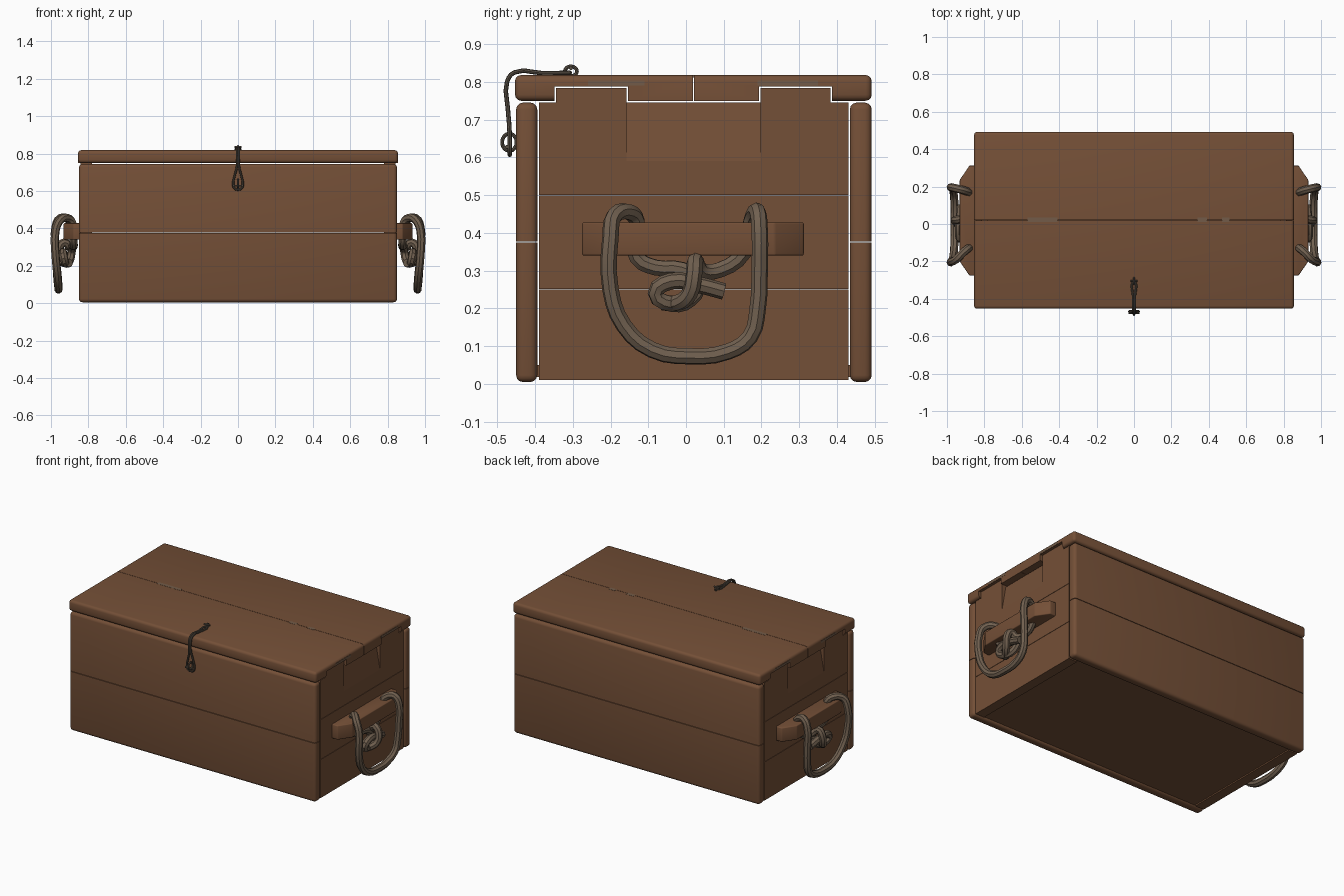
import bpy, bmesh, math
from mathutils import Vector

if "Cube" in bpy.data.objects:
    bpy.data.objects.remove(bpy.data.objects["Cube"])


def material(name, rgb):
    m = bpy.data.materials.new(name)
    m.diffuse_color = (*rgb, 1)
    m.use_nodes = True
    m.node_tree.nodes["Principled BSDF"].inputs["Base Color"].default_value = m.diffuse_color
    return m


WOOD = material("brown wood", (0.175, 0.079, 0.038))
WORN = material("worn wood", (0.17, 0.105, 0.065))
ROPE = material("rope", (0.165, 0.118, 0.08))
METAL = material("dark wire", (0.10, 0.08, 0.06))


def finish(name, bm, mat):
    bmesh.ops.recalc_face_normals(bm, faces=bm.faces)
    me = bpy.data.meshes.new(name)
    bm.to_mesh(me)
    bm.free()
    me.materials.append(mat)
    ob = bpy.data.objects.new(name, me)
    bpy.context.collection.objects.link(ob)
    return ob


def select(ob):
    bpy.ops.object.select_all(action='DESELECT')
    ob.select_set(True)
    bpy.context.view_layer.objects.active = ob


def smooth(ob):
    select(ob)
    bpy.ops.object.shade_smooth_by_angle(angle=math.radians(35))


def prism(name, outline, a, b, axis, mat=WOOD, bevel=0.0, keep=lambda p: False):
    """Extrude a 2D outline from a to b; edges lying wholly where keep() holds stay sharp."""
    def place(u, v, w):
        return Vector((w, u, v)) if axis == 'X' else Vector((u, v, w))
    bm = bmesh.new()
    low = [bm.verts.new(place(u, v, a)) for u, v in outline]
    high = [bm.verts.new(place(u, v, b)) for u, v in outline]
    n = len(outline)
    bm.faces.new(low)
    bm.faces.new(high)
    for i in range(n):
        j = (i + 1) % n
        bm.faces.new((low[i], low[j], high[j], high[i]))
    bmesh.ops.recalc_face_normals(bm, faces=bm.faces)
    if bevel:
        edges = [e for e in bm.edges if not all(keep(v.co) for v in e.verts)]
        bmesh.ops.bevel(bm, geom=edges, offset=bevel, segments=3, profile=0.5,
                        affect='EDGES', clamp_overlap=True)
    ob = finish(name, bm, mat)
    smooth(ob)
    return ob


def rect(u0, u1, v0, v1):
    return [(u0, v0), (u1, v0), (u1, v1), (u0, v1)]


def box(name, x, y, z, mat=WOOD, bevel=0.0, keep=lambda p: False):
    return prism(name, rect(*y, *z), *x, 'X', mat, bevel, keep)


def tube(name, points, radius, mat, closed=False, res=3):
    """Round cord through the points."""
    cu = bpy.data.curves.new(name, 'CURVE')
    cu.dimensions = '3D'
    cu.bevel_depth = radius
    cu.bevel_resolution = 2
    cu.resolution_u = res
    cu.use_fill_caps = True
    sp = cu.splines.new('BEZIER')
    sp.bezier_points.add(len(points) - 1)
    for bp, p in zip(sp.bezier_points, points):
        bp.co = p
        bp.handle_left_type = bp.handle_right_type = 'AUTO'
    sp.use_cyclic_u = closed
    cu.materials.append(mat)
    ob = bpy.data.objects.new(name, cu)
    bpy.context.collection.objects.link(ob)
    select(ob)
    bpy.ops.object.convert(target='MESH')
    smooth(bpy.context.object)


# Long walls, two planks each, rounded except at the seam
SEAM = 0.376
for wall, y in (("front", (-0.45, -0.394)), ("back", (0.434, 0.492))):
    box(wall + "_lower_plank", (-0.85, 0.85), y, (0.005, SEAM - 0.0015), WOOD, 0.018,
        lambda p: p.z > SEAM - 0.01)
    box(wall + "_upper_plank", (-0.85, 0.85), y, (SEAM + 0.0015, 0.745), WOOD, 0.018,
        lambda p: p.z < SEAM + 0.01)

# Floor
box("floor", (-0.79, 0.79), (-0.40, 0.44), (0.018, 0.05))

# Lid, two planks notched underneath for the end ears
LID_SEAM = 0.02
lid_front = [(-0.453, 0.75), (-0.349, 0.75), (-0.349, 0.788), (-0.153, 0.788), (-0.153, 0.75),
             (LID_SEAM - 0.001, 0.75), (LID_SEAM - 0.001, 0.818), (-0.453, 0.818)]
lid_back = [(LID_SEAM + 0.001, 0.75), (0.193, 0.75), (0.193, 0.788), (0.387, 0.788),
            (0.387, 0.75), (0.492, 0.75), (0.492, 0.818), (LID_SEAM + 0.001, 0.818)]


def lid_sharp(p):
    return abs(p.y - LID_SEAM) < 0.01 or (-0.36 < p.y < 0.39 and p.z < 0.8)


prism("lid_front_plank", lid_front, -0.855, 0.855, 'X', WOOD, 0.016, lid_sharp)
prism("lid_back_plank", lid_back, -0.855, 0.855, 'X', WOOD, 0.016, lid_sharp)

# Rope route as (x, y, z): one knot end, the hanging loop, the other knot end
rope_path = [
    (.925, .10, .245), (.932, .03, .263), (.935, -.04, .272), (.93, -.08, .24),
    (.92, -.04, .212), (.90, .01, .225), (.89, .03, .27), (.885, -.01, .302),
    (.88, -.08, .308), (.88, -.13, .335), (.885, -.135, .38), (.885, -.13, .43),
    (.91, -.15, .455), (.95, -.19, .445), (.975, -.20, .39), (.975, -.20, .25),
    (.965, -.165, .155), (.96, -.09, .09), (.96, .01, .073), (.96, .11, .085),
    (.965, .17, .125), (.97, .19, .20), (.975, .195, .30), (.975, .195, .41),
    (.95, .19, .455), (.91, .18, .45), (.885, .17, .42), (.88, .155, .35),
    (.88, .09, .302), (.90, .04, .30), (.93, .025, .325), (.955, .022, .295),
    (.952, .01, .24), (.93, -.02, .215), (.90, -.06, .215)]

for side, s in (("right", 1), ("left", -1)):
    # End planks
    for label, z in (("lower", (0.01, 0.2495)), ("middle", (0.2515, 0.4985))):
        box(f"{side}_{label}_end_plank", sorted((0.78 * s, 0.842 * s)), (-0.39, 0.43), z)
    # Top end plank with two ears and a sloped finger scoop
    ears = [(-0.39, 0.5005), (0.43, 0.5005), (0.43, 0.745), (0.383, 0.745), (0.383, 0.784),
            (0.197, 0.784), (0.197, 0.745), (-0.157, 0.745), (-0.157, 0.784),
            (-0.345, 0.784), (-0.345, 0.745), (-0.39, 0.745)]
    plank = prism(side + "_top_end_plank", ears, *sorted((0.78 * s, 0.842 * s)), 'X')
    bm = bmesh.new()
    for y in (-0.157, 0.197):
        for x, z in ((0.843, 0.585), (0.87, 0.585), (0.87, 0.80), (0.805, 0.80)):
            bm.verts.new((x * s, y, z))
    bmesh.ops.convex_hull(bm, input=bm.verts)
    cutter = finish("scoop_cutter", bm, WOOD)
    cutter.hide_render = True
    select(plank)
    mod = plank.modifiers.new("scoop", 'BOOLEAN')
    mod.operation = 'DIFFERENCE'
    mod.solver = 'EXACT'
    mod.object = cutter
    bpy.ops.object.modifier_apply(modifier=mod.name)
    bpy.data.objects.remove(cutter)

    # Cleat with tapered ends
    taper = [(0.835, -0.275), (0.88, -0.275), (0.932, -0.20), (0.932, 0.235),
             (0.88, 0.312), (0.835, 0.312)]
    prism(side + "_cleat", [(x * s, y) for x, y in taper], 0.34, 0.428, 'Z', WOOD, 0.005)

    # Rope handle
    tube(side + "_rope_handle", [(x * s, y, z) for x, y, z in rope_path], 0.022, ROPE)

    # Worn patches on the lid ends
    for i, y in enumerate(((-0.26, -0.11), (0.19, 0.35))):
        box(f"{side}_worn_patch_{i}", sorted((0.85 * s, 0.8562 * s)), y, (0.79, 0.804), WORN)

# Worn patches along the lid seam
for i, (x0, x1) in enumerate(((-0.57, -0.41), (0.34, 0.39), (0.47, 0.51))):
    box(f"seam_worn_patch_{i}", (x0, x1), (0.012, 0.035), (0.812, 0.8188), WORN)

# Wire latch: eye on the lid, two strands over the edge, teardrop loop at the front
latch = [(0.006, -0.31, 0.824), (0.006, -0.38, 0.823), (0.006, -0.455, 0.825),
         (0.006, -0.474, 0.80), (0.006, -0.472, 0.73), (0.018, -0.468, 0.68),
         (0.026, -0.467, 0.635), (0.018, -0.467, 0.613)]
loop = latch + [(0, -0.467, 0.607)] + [(-x, y, z) for x, y, z in reversed(latch)]
tube("latch_wire", loop, 0.006, METAL, True)


def ring(name, y, z, r, ry):
    pts = [(0, y + ry * math.cos(a), z + r * math.sin(a))
           for a in (i * math.pi / 4 for i in range(8))]
    tube(name, pts, 0.005, METAL, True, 2)


ring("lid_eye", -0.305, 0.828, 0.013, 0.016)
ring("front_eye", -0.468, 0.64, 0.023, 0.019)
tube("front_eye_pin", [(-0.03, -0.475, 0.628), (0, -0.475, 0.628), (0.03, -0.475, 0.628)],
     0.005, METAL)
tube("lid_eye_pin", [(-0.02, -0.305, 0.836), (0, -0.305, 0.836), (0.02, -0.305, 0.836)],
     0.005, METAL)
